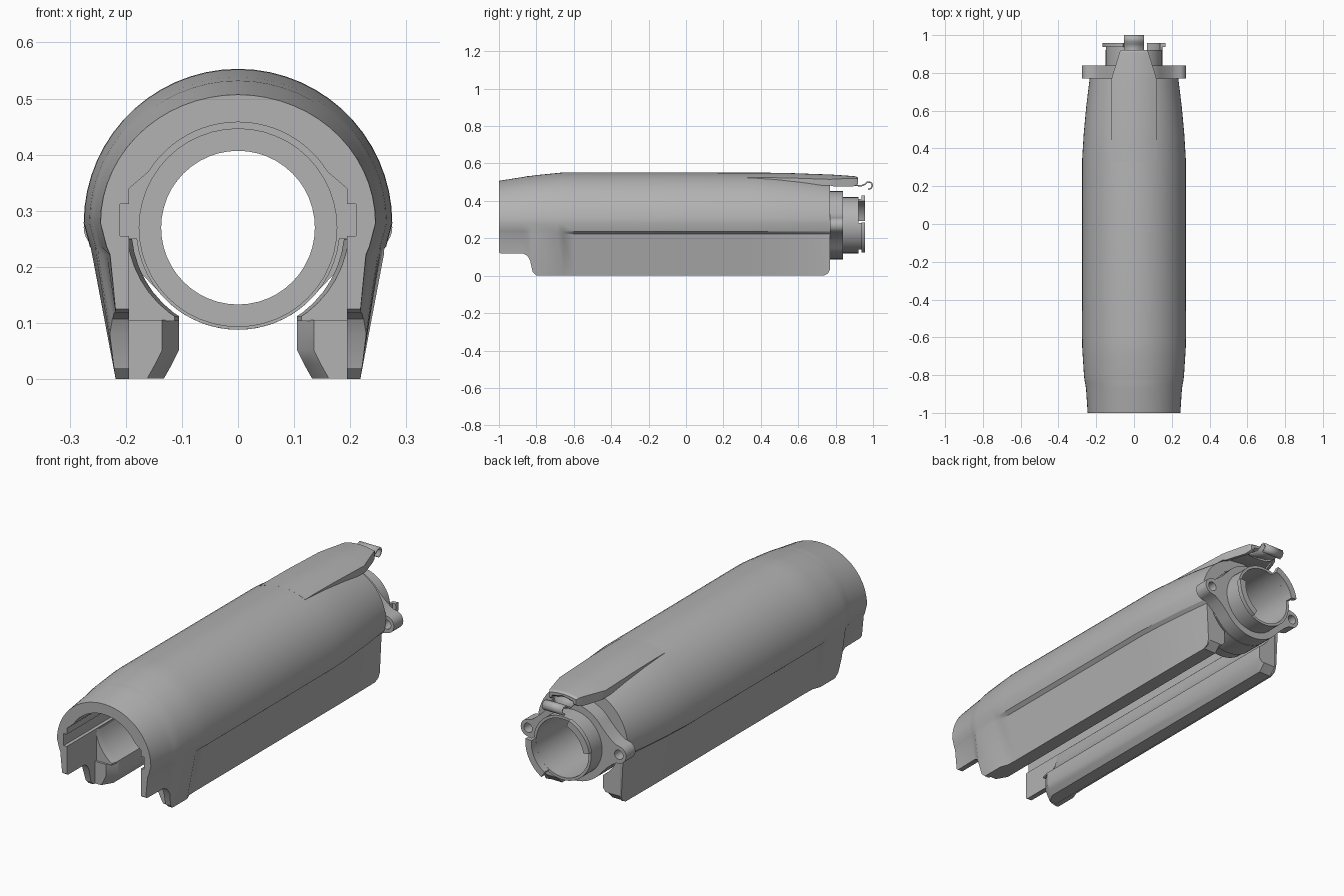
import bpy, bmesh
from math import sin, cos, radians, pi
from mathutils import Matrix

cube = bpy.data.objects.get("Cube")
if cube:
    bpy.data.objects.remove(cube)

GREY = (0.45, 0.45, 0.45, 1)
grey = bpy.data.materials.new("plain grey")
grey.use_nodes = True
grey.diffuse_color = GREY
grey.node_tree.nodes["Principled BSDF"].inputs["Base Color"].default_value = GREY

AXIS = 0.27  # height of the bore axis


def finish(name, bm, angle=28):
    """Clean the mesh, link it, colour it and shade it."""
    bmesh.ops.remove_doubles(bm, verts=bm.verts, dist=0.00005)
    bmesh.ops.recalc_face_normals(bm, faces=bm.faces)
    mesh = bpy.data.meshes.new(name)
    bm.to_mesh(mesh)
    bm.free()
    mesh.materials.append(grey)
    obj = bpy.data.objects.new(name, mesh)
    bpy.context.scene.collection.objects.link(obj)
    bpy.ops.object.select_all(action='DESELECT')
    obj.select_set(True)
    bpy.context.view_layer.objects.active = obj
    bpy.ops.object.shade_smooth_by_angle(angle=radians(angle))
    return obj


def loft(name, rings):
    """Skin closed rings of equal length and cap both ends."""
    bm = bmesh.new()
    loops = [[bm.verts.new(p) for p in ring] for ring in rings]
    n = len(loops[0])
    for a, b in zip(loops, loops[1:]):
        for i in range(n):
            j = (i + 1) % n
            bm.faces.new((a[i], a[j], b[j], b[i]))
    bm.faces.new(loops[0])
    bm.faces.new(loops[-1])
    return finish(name, bm)


def mirrored(half):
    """Close a half section whose two ends lie on x = 0."""
    return half + [(-x, z) for x, z in half[-2:0:-1]]


def at_y(section, y):
    return [(x, y, z) for x, z in section]


def arc(r, a0, a1, n, cx=0, cz=AXIS):
    angles = [radians(a0 + (a1 - a0) * i / n) for i in range(n + 1)]
    return [(cx + r * cos(a), cz + r * sin(a)) for a in angles]


def circle(r, n=48, cx=0):
    return arc(r, 0, 360, n, cx)[:-1]


def plate(name, outlines, y0, y1):
    """Extrude filled outlines (with holes) along y."""
    curve = bpy.data.curves.new(name + " outline", 'CURVE')
    curve.dimensions = '2D'
    curve.fill_mode = 'BOTH'
    curve.extrude = (y1 - y0) / 2
    for outline in outlines:
        spline = curve.splines.new('POLY')
        spline.points.add(len(outline) - 1)
        for point, (x, z) in zip(spline.points, outline):
            point.co = (x, z, 0, 1)
        spline.use_cyclic_u = True
    temp = bpy.data.objects.new(name + " outline", curve)
    mesh = bpy.data.meshes.new_from_object(temp)
    mesh.transform(Matrix.Translation((0, (y0 + y1) / 2, 0)) @ Matrix.Rotation(pi / 2, 4, 'X'))
    bm = bmesh.new()
    bm.from_mesh(mesh)
    bpy.data.objects.remove(temp)
    bpy.data.meshes.remove(mesh)
    bpy.data.curves.remove(curve)
    return finish(name, bm)


# Shell: arched outside, straight-walled channel inside, stepped lower edge
def shell_section(width, top, recess, foot, low):
    mid = 0.278
    half = [(width * cos(a), mid + (top - mid) * sin(a))
            for a in (radians(90 - 6 * i) for i in range(16))]
    ledge_x, ledge_z = width - 0.012 - recess, 0.222
    foot_x = foot - recess
    half += [(width - 0.011, 0.236), (ledge_x, ledge_z)]
    half.append((foot_x + (ledge_x - foot_x) * low / ledge_z, low))
    wall, groove = 0.194, 0.21
    half += [(wall, low), (wall, 0.255), (groove, 0.255), (groove, 0.312), (wall, 0.312)]
    half += [(wall, 0.34)] + arc(0.188, 32, 90, 12)
    half[0] = (0, top)
    half[-1] = (0, 0.458)
    return mirrored(half)


# y, half width, top, side recess, foot half width, lower edge
stations = [
    (-1.0, 0.245, 0.507, 0.005, 0.211, 0.125),
    (-0.99, 0.246, 0.509, 0.005, 0.211, 0.118),
    (-0.87, 0.254, 0.528, 0.008, 0.213, 0.118),
    (-0.848, 0.258, 0.532, 0.006, 0.215, 0.107),
    (-0.833, 0.261, 0.533, 0, 0.217, 0.08),
    (-0.82, 0.263, 0.535, 0, 0.218, 0.02),
    (-0.80, 0.265, 0.538, 0, 0.218, 0),
    (-0.69, 0.272, 0.549, 0, 0.218, 0),
    (-0.655, 0.274, 0.552, 0.014, 0.218, 0),
    (-0.60, 0.275, 0.553, 0.016, 0.218, 0),
    (0.35, 0.274, 0.551, 0.016, 0.218, 0),
    (0.48, 0.266, 0.543, 0.015, 0.217, 0),
    (0.62, 0.253, 0.529, 0.014, 0.215, 0),
    (0.735, 0.239, 0.513, 0.013, 0.213, 0),
    (0.76, 0.236, 0.51, 0.012, 0.212, 0.012),
    (0.77, 0.235, 0.508, 0.012, 0.212, 0.035),
]
loft("shell", [at_y(shell_section(*s[1:]), s[0]) for s in stations])

# Inner rails along both lower walls: an upper block and a lip below it
block = [(0.197, 0.25)] + arc(0.19, -6, -53, 6) + [(0.105, 0.112), (0.105, 0.104), (0.197, 0.104)]
lip = [(0.197, 0.105), (0.105, 0.105), (0.105, 0.052), (0.118, 0.026), (0.132, 0.001), (0.197, 0.001)]
block_ends = ((-0.78, 0, 0.008), (-0.75, 0, 0), (0.768, 0, 0))
lip_ends = ((-0.79, 0.001, 0.03), (-0.74, 0.001, 0), (0.735, 0.001, 0), (0.768, 0.035, 0))
for side, word in ((1, "left"), (-1, "right")):
    for part, section, ends in (("rail_block", block, block_ends), ("rail_lip", lip, lip_ends)):
        rings = [[(side * min(x + inset, 0.197), y, max(z, low)) for x, z in section]
                 for y, low, inset in ends]
        loft(word + "_" + part, rings)

# Barrel socket and the bulkhead closing the channel behind it
bore = circle(0.137)
plate("socket", [circle(0.177), bore], 0.61, 0.772)
closing = [(0.212, 0.25), (0.212, 0.314), (0.197, 0.314), (0.197, 0.342)]
closing += arc(0.189, 32, 148, 20) + [(-x, z) for x, z in closing[::-1]]
closing += arc(0.182, 186, 354, 24)
plate("bulkhead", [closing, circle(0.16)], 0.66, 0.766)

# Flange with two screw ears, and neck
root = [(0.171, 0.083), (0.196, 0.061), (0.22, 0.044)]
right = arc(0.182, -90, -38, 10) + [(x, AXIS - d) for x, d in root]
right += arc(0.04, -75, 75, 12, 0.235)
right += [(x, AXIS + d) for x, d in root[::-1]] + arc(0.182, 38, 90, 10)
flange = mirrored(right)
holes = [circle(0.022, 20, s * 0.237) for s in (1, -1)]
plate("flange", [flange, bore] + holes, 0.77, 0.84)
plate("neck", [circle(0.15), bore], 0.835, 0.922)

# Locking lugs on opposite sides of the neck
for start, end, word in ((110, 170, "upper"), (-60, 5, "lower")):
    wall = arc(0.15, start, end, 14) + arc(0.137, end, start, 14)
    rim = arc(0.168, start, end, 14) + arc(0.137, end, start, 14)
    plate(word + "_lug_wall", [wall], 0.92, 0.94)
    plate(word + "_lug_rim", [rim], 0.937, 0.958)


# Spring tongue on top, hollow beneath
def tongue_section(width, top, low):
    steps = [width * i / 6 for i in range(7)]
    half = [(x, top - x * x / 0.55) for x in steps]
    rim = width - 0.014
    half += [(width, low), (rim, low), (rim, low + 0.012), (0, low + 0.024)]
    return mirrored(half)


tongue = [
    (0.33, 0.12, 0.551, 0.49),
    (0.42, 0.12, 0.551, 0.488),
    (0.55, 0.12, 0.549, 0.485),
    (0.77, 0.119, 0.541, 0.482),
    (0.79, 0.113, 0.54, 0.477),
    (0.89, 0.082, 0.533, 0.477),
    (0.91, 0.076, 0.531, 0.483),
    (0.92, 0.07, 0.524, 0.492),
]
loft("tongue", [at_y(tongue_section(*s[1:]), s[0]) for s in tongue])

# Curled spring hook behind the tongue
path = [(0.86, 0.502), (0.90, 0.485), (0.935, 0.48), (0.955, 0.488), (0.968, 0.499),
        (0.983, 0.501), (0.993, 0.494), (0.996, 0.48), (0.99, 0.468), (0.975, 0.461)]
bm = bmesh.new()
pairs = [[bm.verts.new((x, y, z)) for x in (-0.052, 0.052)] for y, z in path]
for a, b in zip(pairs, pairs[1:]):
    bm.faces.new((a[0], a[1], b[1], b[0]))
hook = finish("spring_hook", bm, 50)
thick = hook.modifiers.new("thickness", 'SOLIDIFY')
thick.thickness = 0.008
thick.offset = 0
